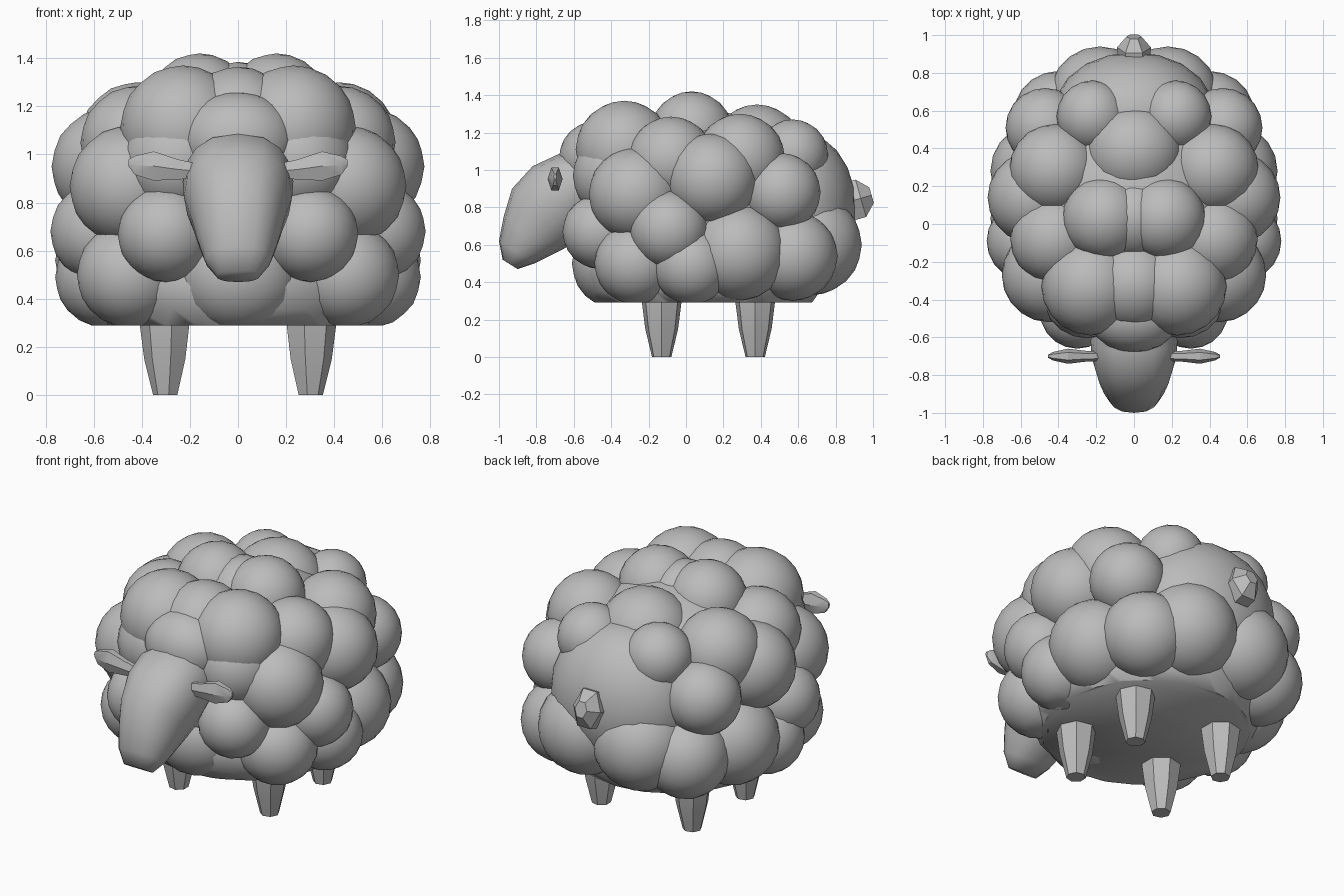
import bpy, bmesh, math
from mathutils import Vector, Matrix

if "Cube" in bpy.data.objects:
    bpy.data.objects.remove(bpy.data.objects["Cube"], do_unlink=True)

GREY = (0.5, 0.5, 0.5, 1)
mat = bpy.data.materials.new("plain grey")
mat.use_nodes = True
mat.diffuse_color = GREY
mat.node_tree.nodes["Principled BSDF"].inputs["Base Color"].default_value = GREY
BELLY = 0.29


def finish(name, bm, smooth=None):
    """Turn a bmesh into a named object; smooth is the sharp-edge angle."""
    bmesh.ops.recalc_face_normals(bm, faces=bm.faces)
    me = bpy.data.meshes.new(name)
    bm.to_mesh(me)
    bm.free()
    ob = bpy.data.objects.new(name, me)
    bpy.context.collection.objects.link(ob)
    me.materials.append(mat)
    if smooth:
        bpy.ops.object.select_all(action="DESELECT")
        ob.select_set(True)
        bpy.context.view_layer.objects.active = ob
        bpy.ops.object.shade_smooth_by_angle(angle=math.radians(smooth))
    return ob


def puff(name, centre, size):
    """One ball of wool, flattened where it meets the belly plane."""
    bm = bmesh.new()
    m = Matrix.Translation(centre) @ Matrix.Diagonal((*size, 1))
    bmesh.ops.create_icosphere(bm, subdivisions=3, radius=1, matrix=m)
    if centre[2] - size[2] < BELLY:
        bmesh.ops.bisect_plane(bm, geom=bm.verts[:] + bm.edges[:] + bm.faces[:],
                               plane_co=(0, 0, BELLY), plane_no=(0, 0, -1), clear_outer=True)
        bmesh.ops.holes_fill(bm, edges=[e for e in bm.edges if e.is_boundary])
    finish(name, bm, 50)


def loft(name, rings, smooth):
    """Skin a list of equal-length rings and cap both ends."""
    bm = bmesh.new()
    loops = [[bm.verts.new(p) for p in ring] for ring in rings]
    n = len(loops[0])
    for a, b in zip(loops, loops[1:]):
        for i in range(n):
            bm.faces.new((a[i], a[(i + 1) % n], b[(i + 1) % n], b[i]))
    bm.faces.new(loops[0])
    bm.faces.new(loops[-1])
    return finish(name, bm, smooth)


# Wool: core, flat belly and single puffs on the centre line
puff("wool_core", (0, 0.08, 0.77), (0.63, 0.67, 0.55))
puff("wool_belly", (0, 0.1, 0.45), (0.63, 0.65, 0.35))
puff("wool_rump", (0, 0.58, 0.8), (0.43, 0.33, 0.42))
puff("wool_back_puff", (0, 0.38, 1.1), (0.26, 0.25, 0.25))
puff("wool_back_ridge", (0, 0.03, 1.15), (0.2, 0.22, 0.235))
puff("wool_forelock", (0, -0.49, 1.06), (0.24, 0.19, 0.2))
puff("wool_chest", (0, -0.38, 0.5), (0.26, 0.23, 0.24))
puff("wool_forehead", (0, -0.32, 1.1), (0.25, 0.25, 0.265))

# Wool: mirrored puffs (name, x, y, z, radius)
PAIRS = [
    ("brow", 0.23, -0.33, 1.11, 0.26),
    ("cheek", 0.25, -0.37, 0.97, 0.235),
    ("crown", 0.16, 0.03, 1.2, 0.22),
    ("shoulder", 0.42, -0.08, 1.05, 0.235),
    ("upper_side", 0.42, 0.29, 1.06, 0.24),
    ("side", 0.53, 0.14, 0.95, 0.245),
    ("upper_rear", 0.22, 0.57, 1.08, 0.19),
    ("neck_side", 0.45, -0.27, 0.87, 0.25),
    ("hip", 0.47, 0.51, 0.88, 0.21),
    ("chest_side", 0.3, -0.46, 0.67, 0.2),
    ("middle", 0.57, -0.09, 0.68, 0.21),
    ("front_low", 0.45, -0.27, 0.5, 0.22),
    ("middle_low", 0.55, 0.03, 0.49, 0.21),
    ("flank_low", 0.5, 0.28, 0.56, 0.26),
    ("rear_low", 0.4, 0.57, 0.54, 0.24),
    ("rump", 0.18, 0.67, 0.6, 0.27),
]
for name, x, y, z, r in PAIRS:
    for side, s in (("left", 1), ("right", -1)):
        puff(f"wool_{name}_{side}", (s * x, y, z), (r, r, r))

# Head: each ring runs from a top (y, z) to a bottom (y, z) with a half width
HEAD = [
    (-0.5, 1.09, -0.45, 0.75, 0.2),
    (-0.68, 1.085, -0.55, 0.69, 0.23),
    (-0.82, 1.02, -0.59, 0.63, 0.225),
    (-0.93, 0.9, -0.65, 0.58, 0.195),
    (-0.975, 0.75, -0.73, 0.54, 0.168),
    (-1.0, 0.62, -0.81, 0.5, 0.138),
    (-0.98, 0.52, -0.9, 0.47, 0.09),
]
rings = []
for ty, tz, by, bz, w in HEAD:
    top, bot = Vector((0, ty, tz)), Vector((0, by, bz))
    mid, half = (top + bot) / 2, (top - bot) / 2
    ring = []
    for i in range(16):
        c, s = math.cos(math.tau * i / 16), math.sin(math.tau * i / 16)
        ring.append(mid + half * s + Vector((math.copysign(abs(c) ** 0.8, c) * w, 0, 0)))
    rings.append(ring)
loft("head", rings, 60)

# Ears: flat leaves pointing sideways (x, z, half height, half thickness)
EAR = [(0.16, 0.93, 0.035, 0.025), (0.25, 0.938, 0.048, 0.028),
       (0.35, 0.952, 0.07, 0.04), (0.43, 0.955, 0.045, 0.022), (0.455, 0.965, 0.015, 0.008)]
for side, s in (("left", 1), ("right", -1)):
    loft(f"ear_{side}", [[(s * x, -0.7 + t * math.cos(math.tau * i / 6),
                           z + h * math.sin(math.tau * i / 6)) for i in range(6)]
                         for x, z, h, t in EAR], 30)

# Legs: seven-sided tapering posts (z, radius)
LEG = [(0, 0.053), (0.15, 0.09), (0.32, 0.112), (0.45, 0.112)]
for end, y in (("front", -0.13), ("rear", 0.37)):
    for side, s in (("left", 1), ("right", -1)):
        loft(f"{end}_leg_{side}", [[(s * (0.3 + r * math.cos(math.tau * i / 7)),
                                     y + r * math.sin(math.tau * i / 7), z) for i in range(7)]
                                   for z, r in LEG], 20)

# Tail: small faceted stub tilted upwards (distance along, half width, half height)
TAIL = [(0, 0.05, 0.06), (0.08, 0.085, 0.12), (0.14, 0.09, 0.12), (0.2, 0.04, 0.05)]
base = Vector((0, 0.8, 0.81))
tilt = Matrix.Rotation(math.radians(16), 3, "X")
loft("tail", [[base + tilt @ Vector((w * math.cos(math.tau * i / 6), d, h * math.sin(math.tau * i / 6)))
               for i in range(6)] for d, w, h in TAIL], None)
